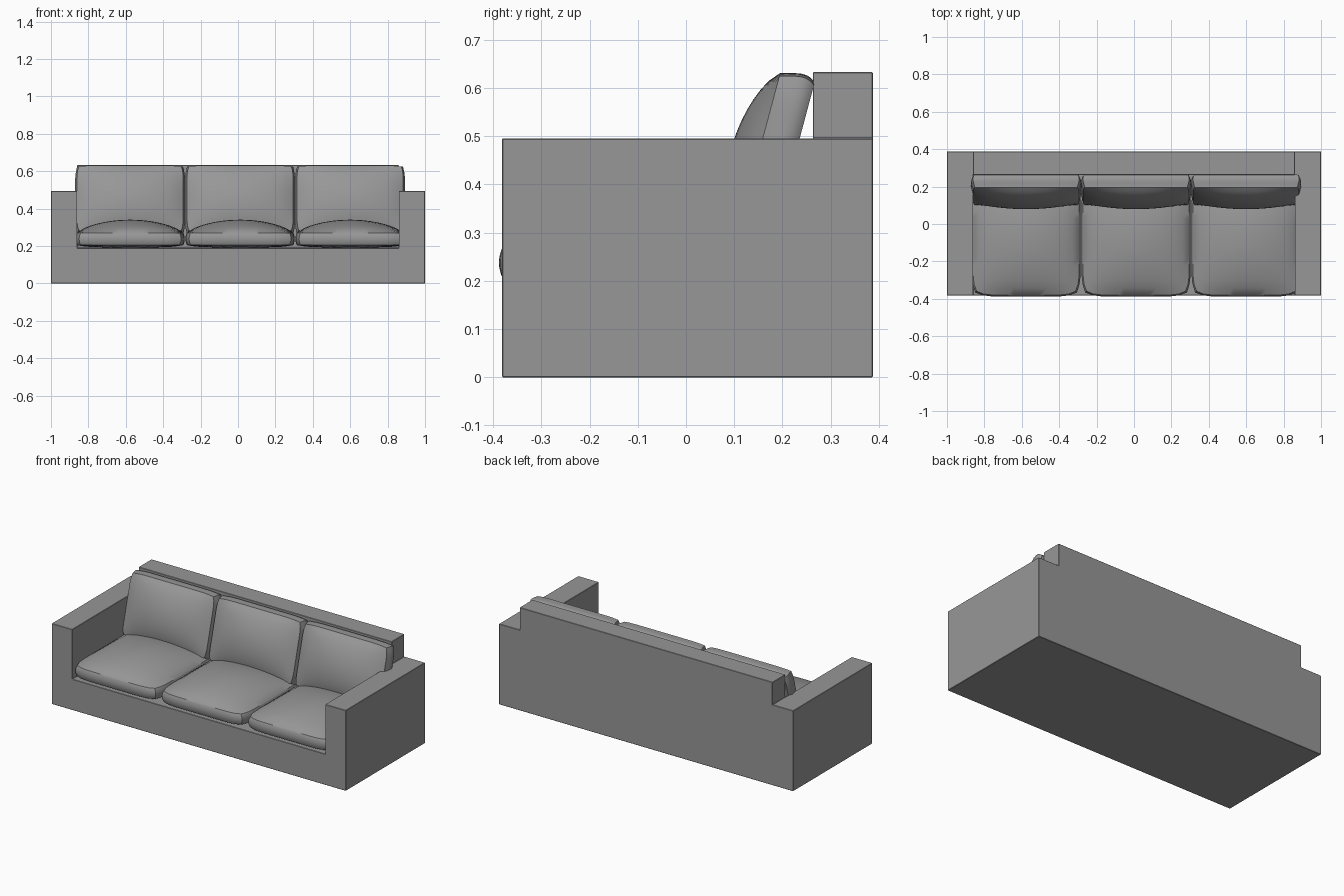
import bpy, bmesh, math
from mathutils import Matrix

if "Cube" in bpy.data.objects:
    bpy.data.objects.remove(bpy.data.objects["Cube"])

# Dark grey upholstery
GREY = bpy.data.materials.new("dark_grey_fabric")
GREY.diffuse_color = (0.31, 0.31, 0.31, 1)
GREY.use_nodes = True
GREY.node_tree.nodes["Principled BSDF"].inputs["Base Color"].default_value = GREY.diffuse_color


def link(name, bm):
    me = bpy.data.meshes.new(name)
    bm.to_mesh(me)
    bm.free()
    me.materials.append(GREY)
    ob = bpy.data.objects.new(name, me)
    bpy.context.collection.objects.link(ob)
    return ob


# Sofa frame: block grid with a height per column, only outer faces kept
XS = [-1, -0.86, 0.86, 1]
YS = [-0.382, 0.263, 0.388]
ZS = [0, 0.19, 0.495, 0.633]
LEVELS = [[2, 2], [1, 3], [2, 2]]


def filled(i, j, k):
    return 0 <= i < 3 and 0 <= j < 2 and 0 <= k < LEVELS[i][j]


bm = bmesh.new()
for i in range(3):
    for j in range(2):
        for k in range(LEVELS[i][j]):
            for axis in range(3):
                for side in (0, 1):
                    n = [i, j, k]
                    n[axis] += 2 * side - 1
                    if filled(*n):
                        continue
                    ring = []
                    for a, b in ((0, 0), (1, 0), (1, 1), (0, 1)):
                        c = [i, j, k]
                        c[axis] += side
                        c[(axis + 1) % 3] += a
                        c[(axis + 2) % 3] += b
                        ring.append(bm.verts.new((XS[c[0]], YS[c[1]], ZS[c[2]])))
                    bm.faces.new(ring if side else ring[::-1])
bmesh.ops.remove_doubles(bm, verts=bm.verts[:], dist=1e-5)
bmesh.ops.dissolve_limit(bm, angle_limit=0.02, verts=bm.verts[:], edges=bm.edges[:])
bmesh.ops.recalc_face_normals(bm, faces=bm.faces[:])
frame = link("sofa_frame", bm)
bev = frame.modifiers.new("soft_edges", 'BEVEL')
bev.width = 0.002
bev.segments = 1
bev.limit_method = 'ANGLE'


# Pillow: flat slab with a crowned face, rounded corners and puffed rim
def cushion(name, loc, half, crown, belly, corner, puff, lean=0, tilt=0):
    bm = bmesh.new()
    bmesh.ops.create_cube(bm, size=2)
    bmesh.ops.subdivide_edges(bm, edges=bm.edges[:], cuts=15, use_grid_fill=True)
    hx, hy, hz = half
    for vert in bm.verts:
        u, v, w = vert.co
        dome = max(0, (1 - u * u) * (1 - v * v)) ** 0.75
        # rim bulge, optionally pushed towards the rear face
        rim = puff * (1 - w * w) * (1 - lean * w)
        x = u * hx * (1 - corner * v ** 8)
        y = v * hy * (1 - corner * u ** 8)
        if abs(u) > 0.999:
            x += math.copysign(rim, u)
        if abs(v) > 0.999:
            y += math.copysign(rim, v)
        z = w * hz
        if w > 0.999:
            z += crown * dome
        elif w < -0.999:
            z -= belly * dome
        vert.co = (x, y, z)
    bmesh.ops.transform(bm, matrix=Matrix.Rotation(tilt, 4, 'X'), verts=bm.verts[:])
    ob = link(name, bm)
    ob.location = loc
    bpy.context.view_layer.objects.active = ob
    bpy.ops.object.select_all(action='DESELECT')
    ob.select_set(True)
    bpy.ops.object.shade_smooth_by_angle(angle=math.radians(35))
    return ob


# Three seat cushions and three leaning back cushions
for n, side in enumerate(("left", "middle", "right")):
    cx = -0.577 + 0.588 * n
    cushion(f"seat_cushion_{side}", (cx, -0.077, 0.238), (0.284, 0.303, 0.033),
            0.070, 0.018, 0.07, 0.008)
    cushion(f"back_cushion_{side}", (cx, 0.184, 0.445), (0.284, 0.183, 0.037),
            0.058, 0.0, 0.035, 0.009, 0.7, math.radians(75))
